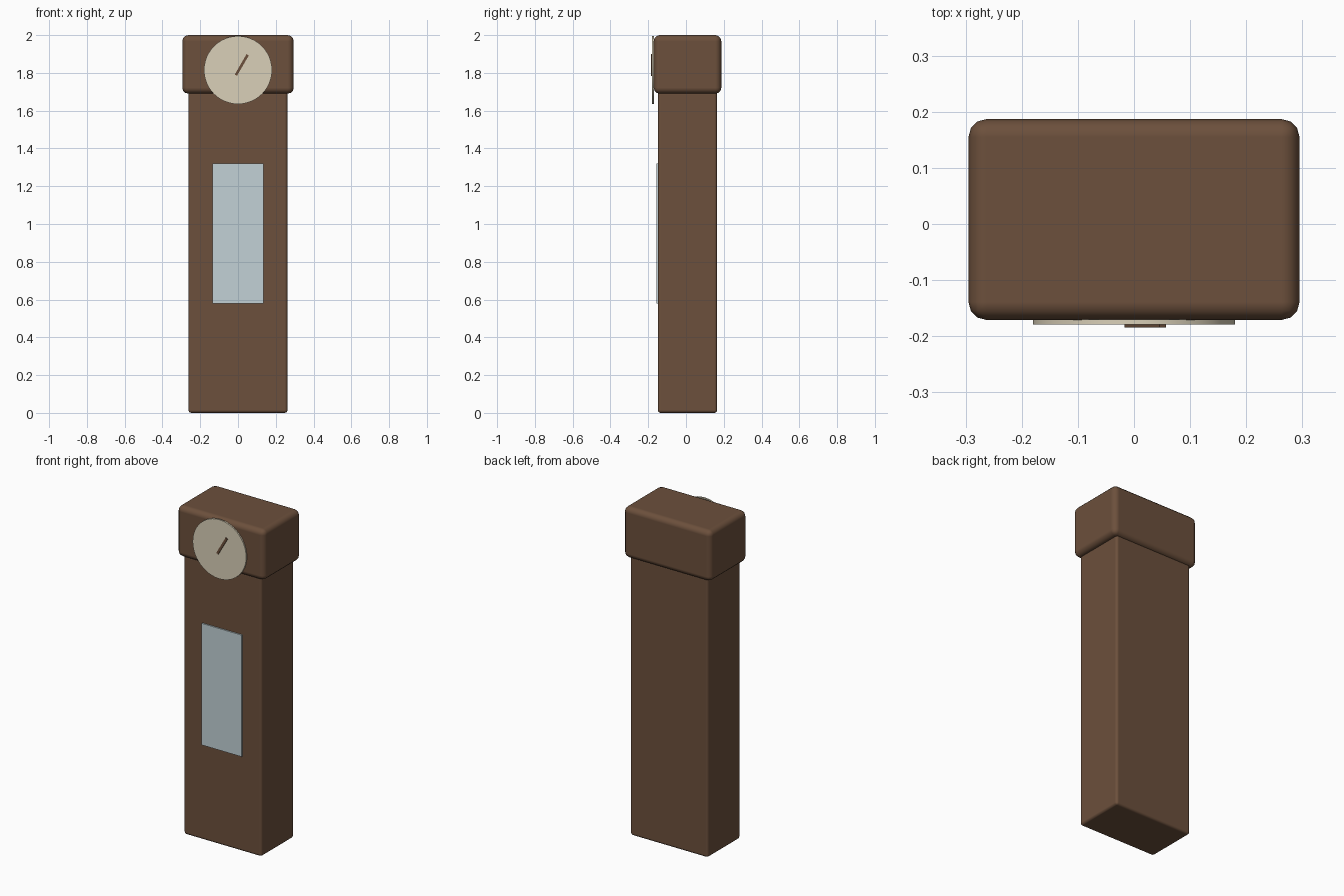
import bpy
from math import radians

if "Cube" in bpy.data.objects:
    bpy.data.objects.remove(bpy.data.objects["Cube"], do_unlink=True)


def material(name, rgb):
    mat = bpy.data.materials.new(name)
    mat.use_nodes = True
    mat.diffuse_color = (*rgb, 1)
    mat.node_tree.nodes["Principled BSDF"].inputs["Base Color"].default_value = (*rgb, 1)
    return mat


wood = material("brown wood", (0.15, 0.08, 0.045))
cream = material("cream dial", (0.70, 0.63, 0.48))
glass = material("pale blue glass", (0.54, 0.64, 0.67))


def box(name, center, size, mat, bevel=0, tilt=0):
    """Box with optional rounded edges, turned about the front-back axis."""
    bpy.ops.mesh.primitive_cube_add(size=1, location=center, rotation=(0, radians(tilt), 0))
    obj = bpy.context.object
    obj.name = name
    obj.scale = size
    bpy.ops.object.transform_apply(location=False, rotation=False, scale=True)
    obj.data.materials.append(mat)
    if bevel:
        mod = obj.modifiers.new("rounded edges", "BEVEL")
        mod.width = bevel
        mod.segments = 3
        bpy.ops.object.shade_smooth()
        mod.harden_normals = True
    return obj


# Wooden case: tall trunk with a wider hood on top
box("trunk", (0, 0.008, 0.85), (0.524, 0.314, 1.7), wood, 0.015)
box("hood", (0, 0.008, 1.845), (0.59, 0.358, 0.31), wood, 0.032)

# Glass door on the trunk
box("door_glass", (0, -0.153, 0.95), (0.27, 0.008, 0.74), glass)

# Round dial on the hood
bpy.ops.mesh.primitive_cylinder_add(vertices=48, radius=0.18, depth=0.009,
                                    location=(0, -0.1745, 1.815),
                                    rotation=(radians(90), 0, 0))
dial = bpy.context.object
dial.name = "dial"
dial.data.materials.append(cream)
bpy.ops.object.shade_smooth_by_angle(angle=radians(30))

# Single clock hand
box("hand", (0.02, -0.181, 1.842), (0.014, 0.007, 0.125), wood, 0, 30)
